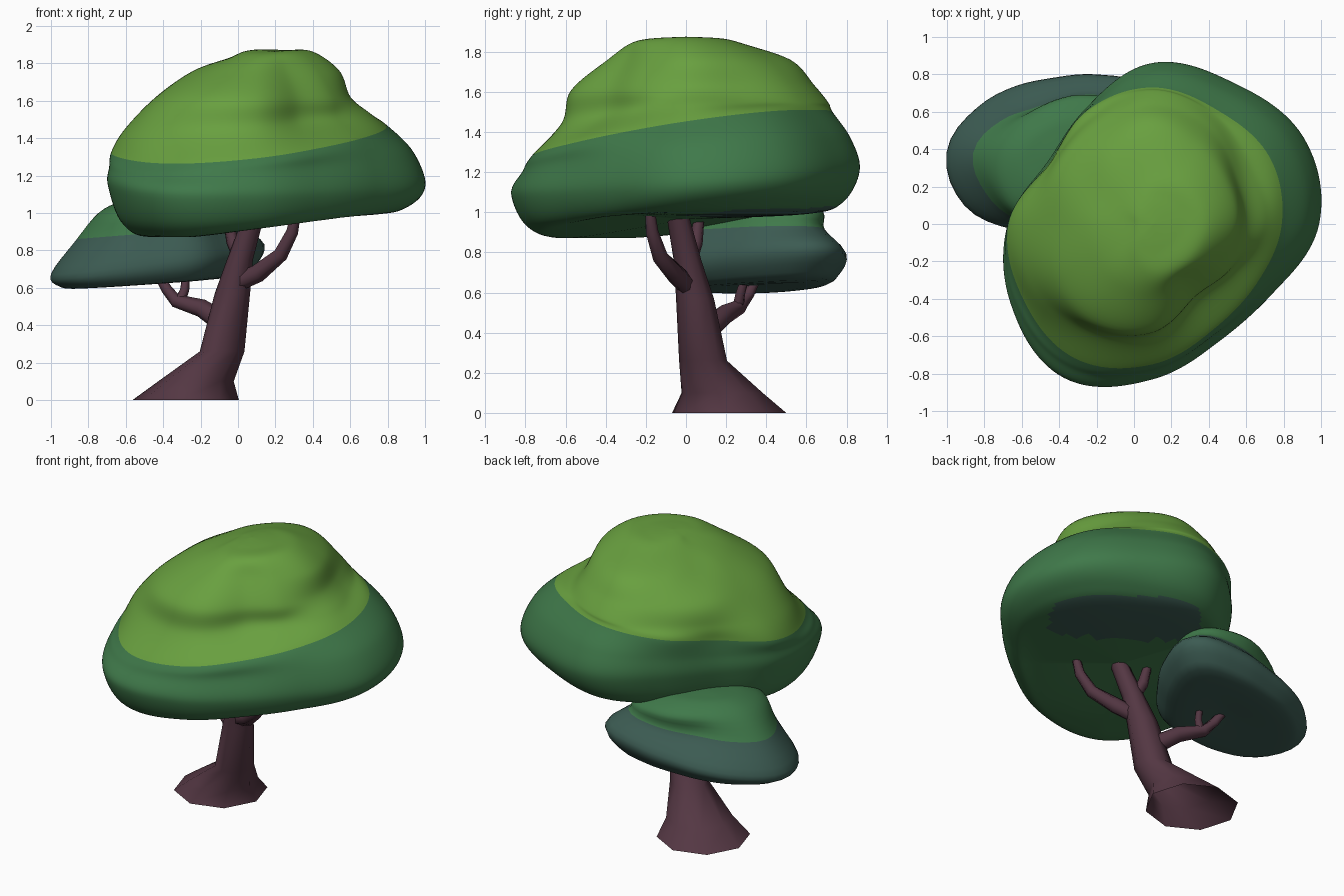
import bpy, bmesh, math
from mathutils import Vector

if "Cube" in bpy.data.objects:
    bpy.data.objects.remove(bpy.data.objects["Cube"])


def material(name, rgb):
    m = bpy.data.materials.new(name)
    m.diffuse_color = (*rgb, 1)
    m.use_nodes = True
    m.node_tree.nodes["Principled BSDF"].inputs["Base Color"].default_value = m.diffuse_color
    return m


LIGHT = material("light leaf green", (0.14, 0.35, 0.05))
DARK = material("dark leaf green", (0.05, 0.19, 0.068))
SLATE = material("slate green", (0.045, 0.105, 0.085))
BARK = material("plum bark", (0.088, 0.038, 0.056))


def spline(a, b, c, d, t):
    return 0.5 * (2 * b + (c - a) * t + (2 * a - 5 * b + 4 * c - d) * t * t
                  + (3 * b - a - 3 * c + d) * t ** 3)


def finish(bm, name, mats, angle):
    bmesh.ops.remove_doubles(bm, verts=bm.verts, dist=0.0003)
    bmesh.ops.recalc_face_normals(bm, faces=bm.faces)
    me = bpy.data.meshes.new(name)
    bm.to_mesh(me)
    bm.free()
    for m in mats:
        me.materials.append(m)
    ob = bpy.data.objects.new(name, me)
    bpy.context.collection.objects.link(ob)
    bpy.ops.object.select_all(action='DESELECT')
    ob.select_set(True)
    bpy.context.view_layer.objects.active = ob
    bpy.ops.object.shade_smooth_by_angle(angle=math.radians(angle))
    return ob


def skin(bm, rows):
    """Bridge rings of points; returns the faces of each band."""
    vs = [[bm.verts.new(p) for p in r] for r in rows]
    n = len(rows[0])
    return [[bm.faces.new((lo[i], lo[(i + 1) % n], hi[(i + 1) % n], hi[i]))
             for i in range(n)] for lo, hi in zip(vs, vs[1:])]


def canopy(name, centre, rings, paint_ring, mats, patch=None, fine=4, sub=4):
    """rings: (scale, twelve radii, tilted plane a + bx + cy [, min, max]), bottom to top."""
    cx, cy = centre
    rows = []
    for s, rad, (a, b, c, *lim) in rings:
        lo, hi = lim or (0, 2)
        row = []
        for k in range(12):
            for j in range(fine):
                r = s * spline(*[rad[(k + o) % 12] for o in (-1, 0, 1, 2)], j / fine)
                th = math.radians(30) * (k + j / fine)
                x, y = cx + r * math.cos(th), cy + r * math.sin(th)
                row.append(Vector((x, y, min(hi, max(lo, a + b * x + c * y)))))
        rows.append(row)
    dense = []
    last = len(rows) - 1
    for k in range(last):
        q = [rows[min(max(k + o, 0), last)] for o in (-1, 0, 1, 2)]
        for j in range(sub):
            dense.append([spline(*p, j / sub) for p in zip(*q)])
    dense.append(rows[-1])
    bm = bmesh.new()
    for band, faces in enumerate(skin(bm, dense)):
        for f in faces:
            f.material_index = 0 if band >= paint_ring * sub else 1
            if patch and band < 3 * sub and patch(f.calc_center_median()):
                f.material_index = 2
    return finish(bm, name, mats, 60)


# Large upper canopy
rim = [.89, .93, .87, .86, .71, .65, .77, .87, .95, .83, .72, .74]
edge = [.69, .72, .70, .73, .70, .64, .77, .80, .83, .75, .65, .64]
crease = [.60, .60, .66, .71, .66, .63, .70, .72, .67, .60, .47, .50]
crown = [.50, .52, .60, .64, .60, .57, .54, .58, .60, .56, .44, .47]
upper = [.44, .45, .48, .52, .44, .35, .34, .35, .38, .39, .34, .38]
top = [.30, .29, .28, .26, .20, .16, .14, .16, .22, .27, .27, .28]
# bulging shoulder between rim and edge, hollower towards the front
bulge = [e + (r - e) * (.45 if 7 < k < 11 else .68)
         for k, (r, e) in enumerate(zip(rim, edge))]


def under_patch(p):
    q = -.819 * p.x + .574 * p.y + .1
    d = .574 * p.x + .819 * p.y - .57 + .25 * q * q
    return abs(q / .46) ** 4 + abs(d / .22) ** 4 < 1


canopy("large_canopy", (.1, 0), [
    (0, rim, (.965, 0, 0)),
    (.68, rim, (.955, .14, .09, .873, .99)),
    (.9, rim, (.985, .05, .07)),
    (1, rim, (1.15, -.01, .07)),
    (1, bulge, (1.285, .035, .095)),
    (1, edge, (1.39, .08, .14)),
    (1, crease, (1.49, .06, .07)),
    (1, crown, (1.62, 0, .02)),
    (1, upper, (1.76, 0, 0)),
    (1, top, (1.835, .07, 0)),
    (.5, top, (1.862, .04, 0)),
    (0, top, (1.875, 0, 0))], 5, [LIGHT, DARK, SLATE], under_patch, 12, 8)

# Small side canopy
low_rim = [.50, .62, .48, .40, .41, .48, .58, .56, .47, .42, .44, .43]
low_edge = [.42, .48, .36, .28, .27, .34, .44, .43, .41, .36, .38, .36]
low_crown = [.38, .44, .35, .28, .25, .27, .32, .35, .37, .33, .33, .32]
canopy("small_canopy", (-.42, .38), [
    (0, low_rim, (.635, 0, 0)),
    (.72, low_rim, (.65, .07, .02)),
    (.92, low_rim, (.69, .10, .04)),
    (1, low_rim, (.79, .13, .04)),
    (1, low_edge, (.93, .08, 0)),
    (1, low_crown, (1.0, 0, 0)),
    (.65, low_crown, (1.06, 0, 0)),
    (.3, low_crown, (1.075, 0, 0)),
    (0, low_crown, (1.08, 0, 0))], 4, [DARK, SLATE])


def tube(name, pts, sides, level=False):
    """Tapered limb through (x, y, z, radius) points; the level trunk is open below."""
    ps = [Vector(p[:3]) for p in pts]
    rows = []
    for i, p in enumerate(ps):
        d = ps[min(i + 1, len(ps) - 1)] - ps[max(i - 1, 0)]
        if level:
            d = Vector((0, 0, 1))
        u = d.cross(Vector((0.3, -1, 0))).normalized()
        v = d.cross(u).normalized()
        ring = []
        for k in range(sides):
            a = 2 * math.pi * (k + .5) / sides
            ring.append(p + pts[i][3] * (u * math.cos(a) + v * math.sin(a)))
        rows.append(ring)
    bm = bmesh.new()
    skin(bm, rows)
    bm.verts.ensure_lookup_table()
    if not level:
        bm.faces.new(bm.verts[:sides])
    bm.faces.new(bm.verts[-sides:])
    return finish(bm, name, [BARK], 70)


# Trunk with flared, leaning foot
tube("trunk", [(-.28, .215, 0, .286), (-.225, .18, .1, .203), (-.085, .085, .26, .12),
               (-.03, .045, .57, .095), (.01, .01, .75, .07), (.09, -.045, 1.0, .055)], 8, True)

# Branches
tube("right_branch", [(.0, .01, .63, .05), (.11, -.04, .68, .05), (.23, -.13, .78, .04),
                      (.29, -.17, .9, .033), (.31, -.18, 1.0, .026)], 7)
tube("upper_branch", [(.02, .01, .74, .04), (-.03, .05, .85, .035), (-.06, .07, 1.0, .025)], 6)
tube("left_branch", [(-.06, .09, .4, .06), (-.19, .19, .49, .05), (-.33, .27, .53, .037),
                     (-.38, .31, .59, .03), (-.44, .36, .69, .022)], 7)
tube("left_twig", [(-.31, .26, .53, .03), (-.285, .27, .59, .025), (-.275, .3, .69, .02)], 6)
